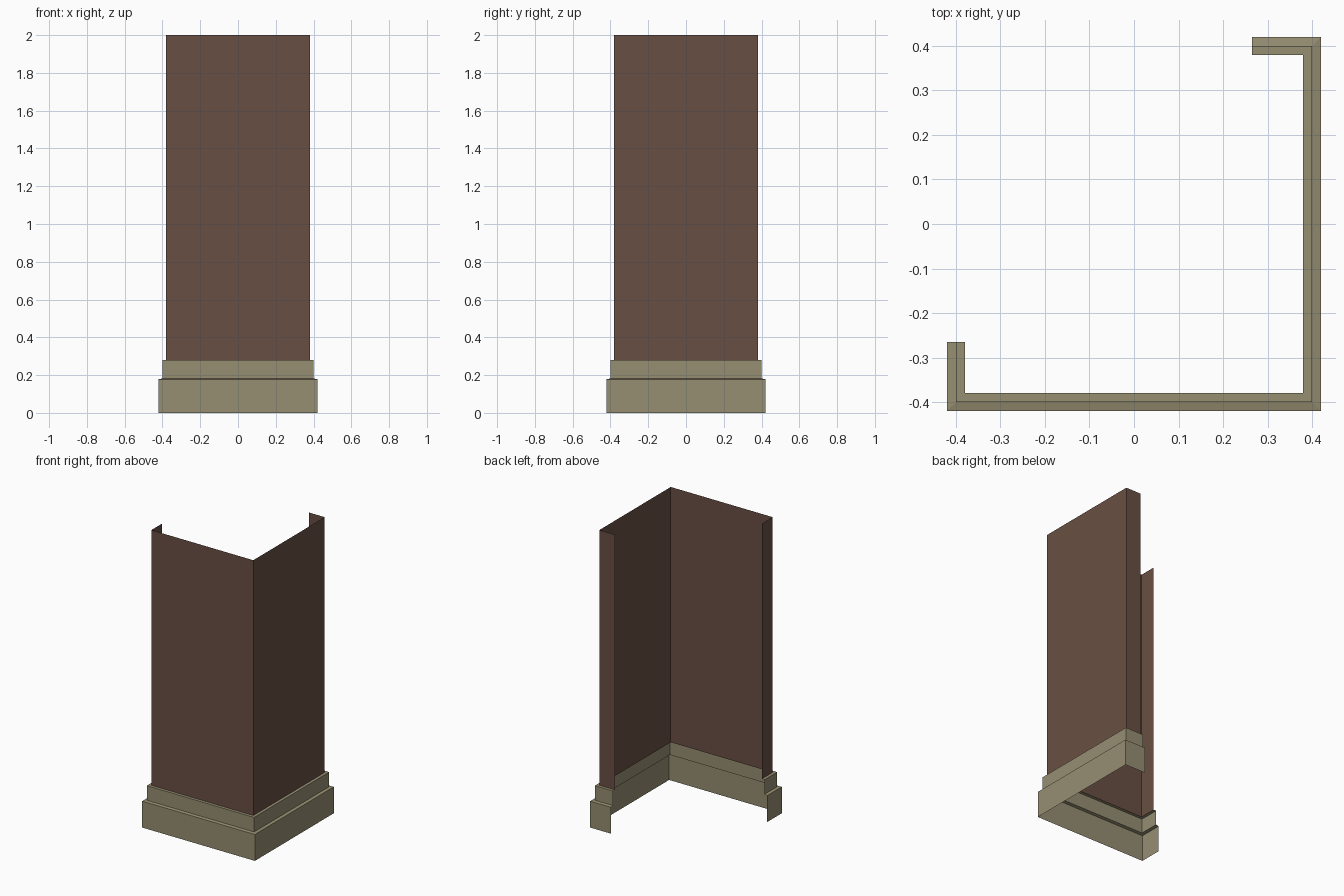
import bpy, bmesh

if "Cube" in bpy.data.objects:
    bpy.data.objects.remove(bpy.data.objects["Cube"])


def material(name, rgb):
    m = bpy.data.materials.new(name)
    lin = [c / 12.92 if c <= 0.04045 else ((c + 0.055) / 1.055) ** 2.4
           for c in (v / 255 for v in rgb)]
    m.diffuse_color = (*lin, 1)
    m.use_nodes = True
    m.node_tree.nodes["Principled BSDF"].inputs["Base Color"].default_value = m.diffuse_color
    return m


END = 0.265  # where the short returns stop


def path(r):
    """Open plan outline at half-width r: return, front, right side, return."""
    return [(-r, -END), (-r, -r), (r, -r), (r, r), (END, r)]


def sweep(name, profile, mat):
    """Skin a (half-width, height) profile along the open plan outline."""
    bm = bmesh.new()
    rows = [[bm.verts.new((x, y, z)) for x, y in path(r)] for r, z in profile]
    for low, high in zip(rows, rows[1:]):
        for i in range(len(low) - 1):
            bm.faces.new((low[i], low[i + 1], high[i + 1], high[i]))
    mesh = bpy.data.meshes.new(name)
    bm.to_mesh(mesh)
    bm.free()
    mesh.materials.append(mat)
    obj = bpy.data.objects.new(name, mesh)
    bpy.context.collection.objects.link(obj)


stone = material("khaki_stone", (150, 142, 114))
brown = material("brown_wall", (105, 79, 67))

# stepped plinth with two ledges
sweep("plinth", [(0.42, 0), (0.42, 0.178), (0.40, 0.182), (0.40, 0.28), (0.38, 0.28)], stone)

# tall thin wall panels
sweep("wall", [(0.38, 0.28), (0.38, 2)], brown)
